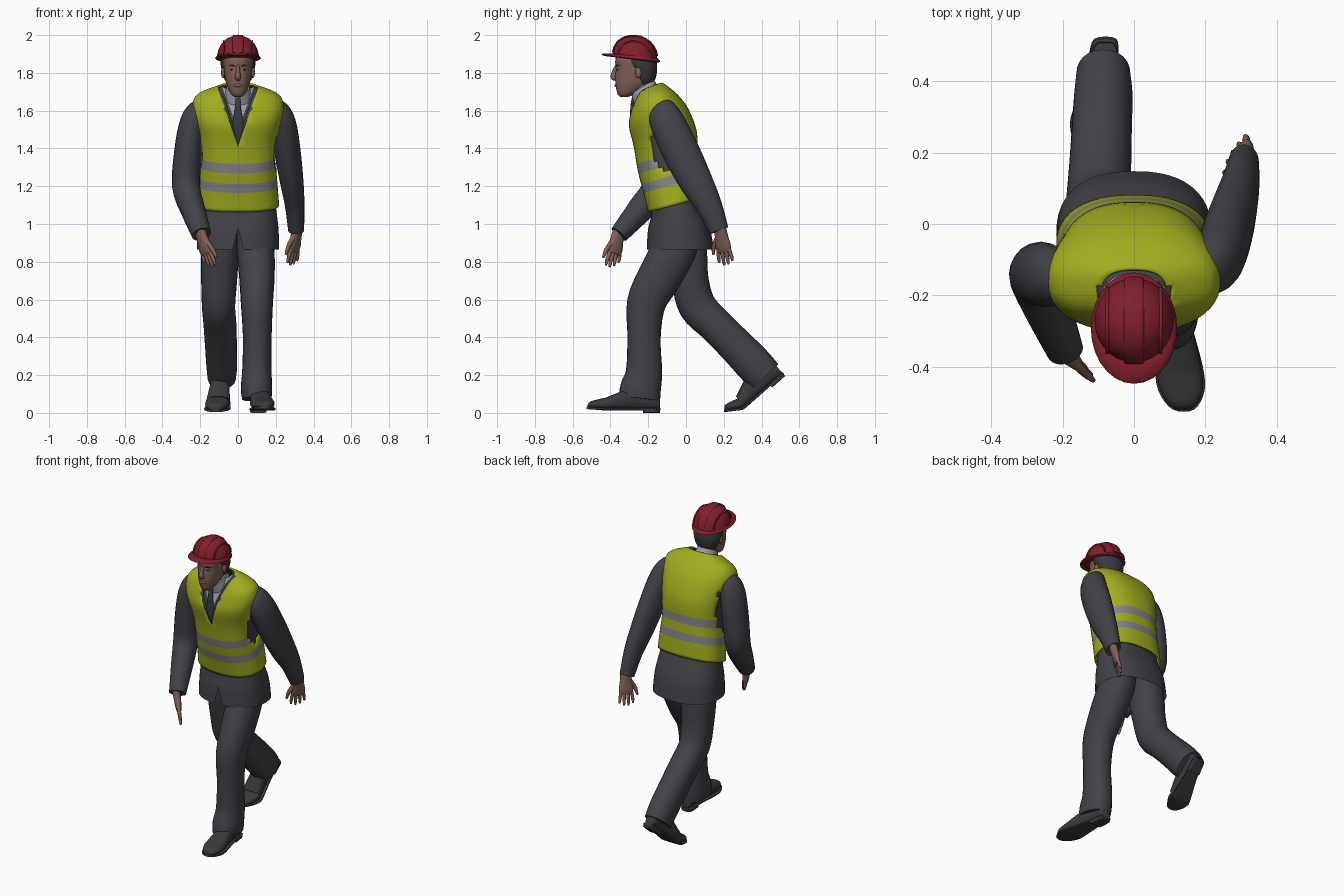
import bpy, bmesh, math
from mathutils import Vector

if "Cube" in bpy.data.objects:
    bpy.data.objects.remove(bpy.data.objects["Cube"])


def mat(name, r, g, b):
    m = bpy.data.materials.new(name)
    m.diffuse_color = (r, g, b, 1)
    m.use_nodes = True
    m.node_tree.nodes["Principled BSDF"].inputs["Base Color"].default_value = m.diffuse_color
    return m


SUIT = mat("charcoal_suit", .054, .053, .064)
VEST = mat("safety_yellow", .355, .42, .014)
BAND = mat("reflective_grey", .235, .235, .25)
RED = mat("helmet_red", .22, .014, .027)
SKIN = mat("skin", .22, .12, .095)
HAIR = mat("dark_hair", .042, .042, .047)
SHIRT = mat("shirt_grey", .34, .34, .41)
TIE = mat("tie_slate", .045, .048, .06)
SHOE = mat("shoe_black", .042, .042, .047)


def spline(pts, sub):
    """Catmull-Rom interpolation of number tuples."""
    out = []
    for i in range(len(pts) - 1):
        a, b, c, d = pts[max(i - 1, 0)], pts[i], pts[i + 1], pts[min(i + 2, len(pts) - 1)]
        for k in range(sub):
            t = k / sub
            out.append(tuple(q + .5 * t * (r - p + t * (2*p - 5*q + 4*r - s + t * (3*(q - r) + s - p)))
                             for p, q, r, s in zip(a, b, c, d)))
    return out + [pts[-1]]


def finish(name, bm, mats, angle=50):
    bmesh.ops.recalc_face_normals(bm, faces=bm.faces[:])
    me = bpy.data.meshes.new(name)
    bm.to_mesh(me)
    bm.free()
    for m in mats:
        me.materials.append(m)
    me.shade_smooth()
    me.set_sharp_from_angle(angle=math.radians(angle))
    ob = bpy.data.objects.new(name, me)
    bpy.context.collection.objects.link(ob)
    return ob


def skin(frames, n=24, e=2.0, caps=True):
    """Superellipse sections (centre, half axis A, half axis B) joined into a skin."""
    bm = bmesh.new()
    rings = []
    for c, A, B in frames:
        ring = []
        for k in range(n):
            a = 2 * math.pi * k / n
            u, v = math.cos(a), math.sin(a)
            u, v = math.copysign(abs(u) ** (2 / e), u), math.copysign(abs(v) ** (2 / e), v)
            ring.append(bm.verts.new(c + A * u + B * v))
        rings.append(ring)
    for p, q in zip(rings, rings[1:]):
        for k in range(n):
            j = (k + 1) % n
            bm.faces.new((p[k], p[j], q[j], q[k]))
    if caps:
        bm.faces.new(rings[0])
        bm.faces.new(rings[-1])
    return bm


def level(rows, sub=4, **kw):
    """Rows of (y, z, half x, half y, tilt) centred on x = 0."""
    return skin([(Vector((0, y, z)), Vector((rx, 0, 0)), Vector((0, math.cos(t), math.sin(t))) * ry)
                 for y, z, rx, ry, t in spline(rows, sub)], **kw)


def tube(name, path, m, sub=4, n=20, e=2.0, side=(1, 0, 0)):
    """Path of (x, y, z, half width along side, half depth)."""
    pts = spline(path, sub)
    frames = []
    for i, p in enumerate(pts):
        t = (Vector(pts[min(i + 1, len(pts) - 1)][:3]) - Vector(pts[max(i - 1, 0)][:3])).normalized()
        A = Vector(side)
        A = (A - t * A.dot(t)).normalized()
        frames.append((Vector(p[:3]), A * p[3], t.cross(A) * p[4]))
    return finish(name, skin(frames, n, e), [m])


def blob(name, c, r, m):
    bm = bmesh.new()
    bmesh.ops.create_uvsphere(bm, u_segments=14, v_segments=8, radius=1)
    for v in bm.verts:
        v.co = Vector([c[i] + v.co[i] * r[i] for i in range(3)])
    return finish(name, bm, [m])


def cut(bm, co, no):
    bmesh.ops.bisect_plane(bm, geom=bm.verts[:] + bm.edges[:] + bm.faces[:],
                           plane_co=co, plane_no=no, dist=1e-5)


def front_wedge(bm, tip, w, h):
    """Cut a V (h > 0) or inverted V (h < 0) into the front and return its faces."""
    for s in (1, -1):
        cut(bm, (0, 0, tip), (s * abs(h), 0, -w * math.copysign(1, h)))
    out = []
    for f in bm.faces:
        c = f.calc_center_median()
        if c.y < -.175 + max(0, 1.45 - c.z) * .2 and abs(c.x) * abs(h) < w * (c.z - tip) * math.copysign(1, h):
            out.append(f)
    return out


# Torso sections shared by jacket and vest
TL = .26
BODY = [(-.06, 1.10, .214, .142, TL), (-.075, 1.20, .206, .15, TL), (-.095, 1.315, .198, .16, TL),
        (-.11, 1.45, .207, .168, TL), (-.145, 1.565, .232, .16, TL), (-.16, 1.635, .237, .13, TL),
        (-.172, 1.685, .205, .097, TL), (-.185, 1.73, .09, .06, TL)]

# Suit jacket with shirt V and split hem
rows = [(-.03, .865, .218, .178, 0), (-.04, .98, .214, .163, .1)]
rows += [(y, z - .004, a - .014, b - .014, t) for y, z, a, b, t in BODY]
bm = level(rows, n=48, e=2.4, caps=False)
for f in front_wedge(bm, 1.5, .075, .2):
    f.material_index = 1
bmesh.ops.delete(bm, geom=front_wedge(bm, .98, .03, -.12), context='FACES')
jacket = finish("jacket", bm, [SUIT, SHIRT])

# Safety vest: tilted reflective bands, open neck, deep armholes
bm = level(BODY, n=48, e=2.4, caps=False)
bands = [(1.225, 1.275), (1.335, 1.388)]
for z in sum(bands, ()):
    cut(bm, (0, 0, z), (0, -math.tan(TL), 1))
armholes = []
for f in bm.faces:
    c = f.calc_center_median()
    h = c.z - math.tan(TL) * c.y
    f.material_index = int(any(a < h < b for a, b in bands))
    if abs(c.x) > .15 and ((c.y + .11) / .075) ** 2 + ((c.z - 1.45) / .16) ** 2 < 1:
        armholes.append(f)
bmesh.ops.delete(bm, geom=armholes, context='FACES')
bmesh.ops.delete(bm, geom=front_wedge(bm, 1.41, .09, .27), context='FACES')
vest = finish("safety_vest", bm, [VEST, BAND])
sol = vest.modifiers.new("cloth", 'SOLIDIFY')
sol.thickness = .01
sol.offset = -.2

# Dark edging along the vest neck, then the tie
for s, nm in ((-1, "left"), (1, "right")):
    tube("neck_edging_" + nm, [(s*.004, -.268, 1.415, .008, .006), (s*.034, -.287, 1.51, .01, .006),
                               (s*.068, -.28, 1.61, .012, .006), (s*.092, -.23, 1.69, .012, .006)], SUIT, n=8)
tube("tie", [(0, -.274, 1.675, .017, .01), (0, -.285, 1.635, .013, .008), (0, -.29, 1.56, .024, .006),
             (0, -.284, 1.49, .028, .005), (0, -.268, 1.42, .018, .004)], TIE, n=12, e=3)

# Sleeves
tube("sleeve_left", [(-.175, -.15, 1.61, .03, .04), (-.205, -.148, 1.6, .06, .07), (-.24, -.145, 1.53, .07, .088),
                     (-.264, -.14, 1.38, .074, .09), (-.275, -.15, 1.2, .074, .08),
                     (-.24, -.24, 1.08, .066, .07), (-.193, -.355, .945, .052, .05)], SUIT)
tube("sleeve_right", [(.175, -.135, 1.61, .03, .04), (.205, -.125, 1.6, .06, .075), (.238, -.095, 1.53, .07, .092),
                      (.262, -.025, 1.38, .07, .098), (.285, .055, 1.22, .062, .088),
                      (.3, .12, 1.1, .052, .07), (.308, .175, .965, .042, .052)], SUIT)


def hand(nm, wrist, d, s):
    """Palm, four fingers and thumb; d points to the fingertips, s to the thumb."""
    w, d, s = Vector(wrist), Vector(d).normalized(), Vector(s).normalized()
    at = lambda a, b, r, r2: (*(w + d * a + s * b), r, r2)
    tube("palm_" + nm, [at(-.03, 0, .032, .026), at(.02, 0, .038, .022), at(.07, 0, .046, .019),
                        at(.1, 0, .04, .013)], SKIN, n=14, e=2.5, side=s)
    for i in range(4):
        o, ln = .033 - i * .022, (.07, .082, .077, .06)[i]
        tube("finger_%s_%d" % (nm, i), [at(.085, o, .011, .011), at(.09 + ln * .6, o * 1.25, .01, .01),
                                        at(.09 + ln, o * 1.3, .006, .006)], SKIN, 3, 8, side=s)
    tube("thumb_" + nm, [at(.02, .025, .015, .014), at(.07, .058, .013, .012),
                         at(.115, .072, .007, .007)], SKIN, 3, 8, side=s)


hand("left", (-.193, -.362, .935), (.055, -.035, -.18), (.62, -.75, -.05))
hand("right", (.31, .185, .95), (-.03, .035, -.2), (-.55, -.83, 0))

# Trousers: right leg forward, left leg pushing off
tube("trouser_right", [(.085, -.03, .97, .095, .1), (.093, -.06, .87, .1, .118), (.1, -.14, .72, .094, .115),
                       (.1, -.21, .58, .085, .103), (.102, -.222, .4, .076, .088),
                       (.1, -.222, .22, .078, .096), (.098, -.24, .13, .083, .108),
                       (.1, -.247, .075, .078, .11)], SUIT, n=24, e=2.2)
tube("trouser_left", [(-.09, -.02, .97, .095, .1), (-.095, .0, .86, .1, .11), (-.1, .022, .7, .095, .098),
                      (-.103, .06, .565, .088, .1), (-.095, .16, .46, .087, .093),
                      (-.09, .275, .345, .084, .096), (-.086, .36, .255, .082, .1),
                      (-.086, .418, .192, .076, .096)], SUIT, n=24, e=2.2)


def shoe(nm, x0, turn, heel, ball, toe):
    """Shoe skinned from heel to toe along a sole line bent at the ball (y, z points)."""
    heel, ball, toe = (Vector((0, *p)) for p in (heel, ball, toe))

    def frames(secs, low):
        out = []
        for s, w, h in spline(secs, 3):
            a, b, t = (heel, ball, s / .28) if s < .28 else (ball, toe, (s - .28) / .11)
            p, d = a.lerp(b, t), (b - a).normalized()
            up = Vector((0, d.z, -d.y))
            c = p + up * (low + h / 2) + Vector((x0 + turn * s, 0, 0))
            out.append((c, Vector((w, 0, 0)), up * h / 2))
        return out
    up_secs = [(0, .026, .06), (.02, .038, .1), (.09, .044, .135), (.17, .052, .112), (.26, .063, .075),
               (.33, .06, .053), (.375, .036, .037), (.388, .014, .02)]
    finish("shoe_" + nm, skin(frames(up_secs, .016), 20, 2.4), [SHOE])
    sole = [(-.003, .022, .014), (.015, .038, .014), (.12, .044, .014), (.26, .067, .014),
            (.33, .065, .014), (.378, .04, .014), (.392, .014, .014)]
    finish("sole_" + nm, skin(frames(sole, .012), 20, 5), [SHOE])
    finish("heel_" + nm, skin(frames([(0, .02, .02), (.015, .037, .02), (.09, .042, .02)], 0), 20, 5), [SHOE])


shoe("right", .1, .1, (-.138, 0), (-.42, 0), (-.525, .008))
shoe("left", -.08, -.1, (.525, .195), (.31, .005), (.205, -.008))

# Neck and shirt collar
tube("neck", [(0, -.195, 1.65, .058, .06), (0, -.23, 1.72, .052, .056), (0, -.25, 1.79, .052, .06)], SKIN)
finish("shirt_collar", level([(-.2, 1.665, .08, .082, .45), (-.218, 1.7, .068, .075, .5),
                              (-.23, 1.728, .061, .07, .55)], n=28), [SHIRT])

# Head, hair and face
finish("head", level([(-.328, 1.672, .018, .02, 0), (-.316, 1.688, .038, .046, 0), (-.287, 1.73, .058, .085, 0),
                      (-.272, 1.775, .069, .103, 0), (-.266, 1.825, .075, .106, 0),
                      (-.266, 1.87, .079, .108, 0), (-.266, 1.92, .07, .09, 0)], n=28, e=2.2), [SKIN])
finish("hair", level([(-.222, 1.735, .05, .032, 0), (-.217, 1.765, .071, .054, 0), (-.223, 1.815, .087, .07, 0),
                      (-.24, 1.85, .092, .086, 0), (-.25, 1.9, .09, .09, 0)], n=28), [HAIR])
tube("nose", [(0, -.362, 1.84, .009, .012), (0, -.378, 1.805, .011, .014), (0, -.383, 1.778, .016, .016),
              (0, -.372, 1.764, .012, .008)], SKIN, n=12)
blob("lips", (0, -.371, 1.733), (.024, .009, .008), SKIN)
blob("chin", (0, -.347, 1.697), (.024, .017, .017), SKIN)
for s, nm in ((-1, "left"), (1, "right")):
    blob("ear_" + nm, (s * .079, -.252, 1.802), (.011, .017, .03), SKIN)
    blob("eye_" + nm, (s * .031, -.361, 1.817), (.012, .006, .004), TIE)
    tube("eyebrow_" + nm, [(s*.014, -.369, 1.835, .003, .003), (s*.032, -.365, 1.84, .004, .004),
                           (s*.05, -.35, 1.837, .002, .002)], HAIR, 3, 8, side=(0, 0, 1))

# Hard hat: dome, thin brim with peak, raised ridges
angles = [math.radians(a) for a in (0, 12, 25, 38, 50, 62, 73, 82, 88)]
finish("helmet_dome", level([(-.27, 1.872 + .124 * math.sin(a), .112 * math.cos(a) ** .85,
                              .12 * math.cos(a) ** .85, -.1 * math.cos(a)) for a in angles],
                            sub=1, n=28), [RED])
finish("helmet_brim", level([(-.288, 1.872, .115, .142, -.12), (-.292, 1.877, .121, .157, -.12),
                             (-.29, 1.883, .119, .153, -.12), (-.278, 1.891, .112, .126, -.1)],
                            sub=1, n=28), [RED])
for nm, x, w, h in (("centre", 0, .028, .006), ("left", -.075, .005, .005), ("right", .075, .005, .005)):
    k = math.sqrt(1 - (x / .116) ** 2)
    path = []
    for i in range(13):
        a = math.radians(8 + i * 164 / 12)
        path.append((x, -.27 - .118 * k * math.cos(a),
                     1.878 + .118 * k * math.sin(a) ** .9 + .009 * math.cos(a), w, h))
    tube("helmet_ridge_" + nm, path, RED, 1, 12, 3)
